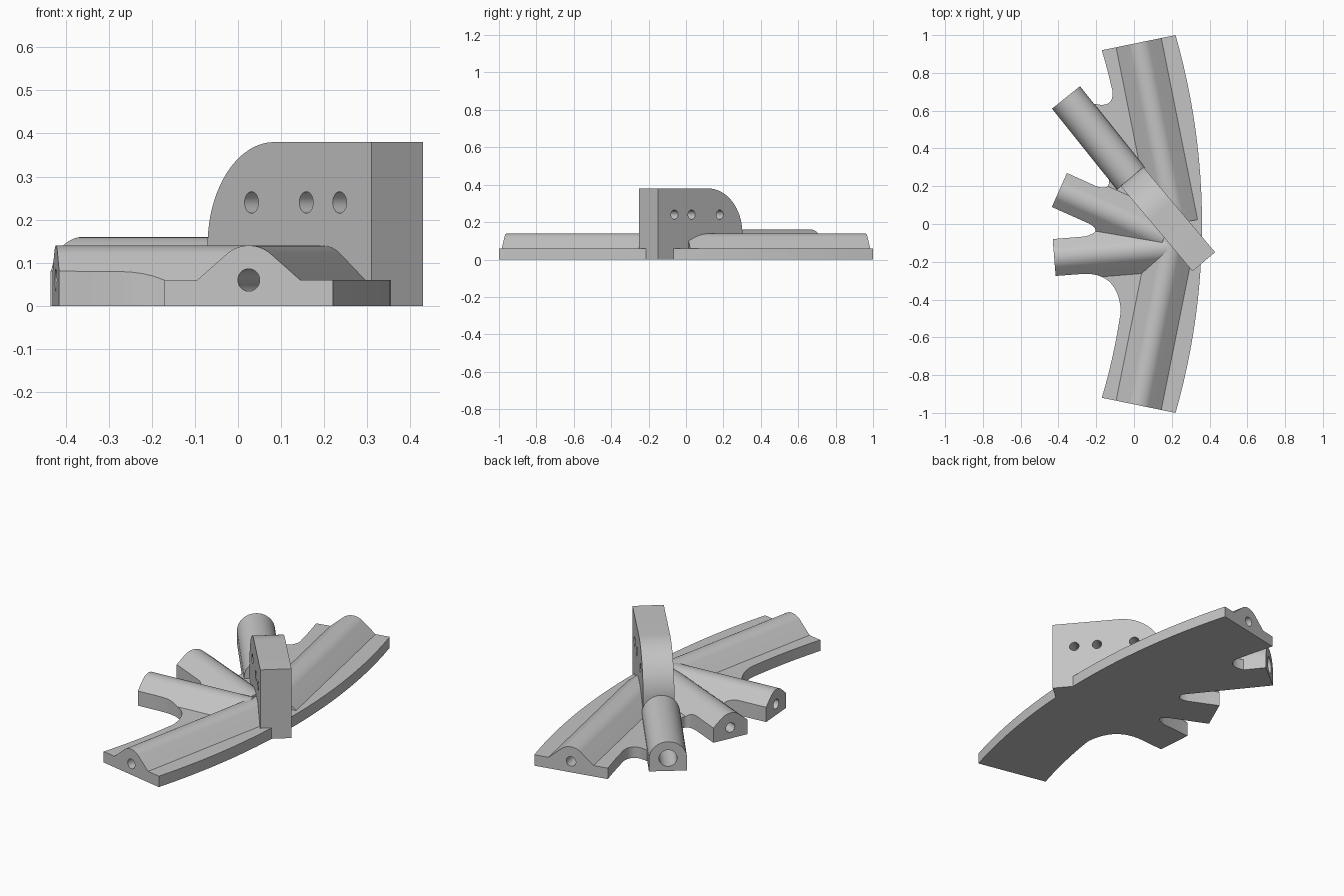
import bpy, bmesh
from math import sin, cos, pi, radians, sqrt
from mathutils import Matrix, Vector

cube = bpy.data.objects.get("Cube")
if cube:
    bpy.data.objects.remove(cube, do_unlink=True)

grey = bpy.data.materials.new("plain_grey")
grey.use_nodes = True
grey.diffuse_color = (0.55, 0.55, 0.55, 1)
grey.node_tree.nodes["Principled BSDF"].inputs["Base Color"].default_value = grey.diffuse_color


def prism(name, profile, depth, frame=Matrix()):
    """Extrude a closed 2D profile along the local z of the frame."""
    bm = bmesh.new()
    face = bm.faces.new([bm.verts.new((u, v, 0)) for u, v in profile])
    ext = bmesh.ops.extrude_face_region(bm, geom=[face])["geom"]
    bmesh.ops.translate(bm, verts=[g for g in ext if isinstance(g, bmesh.types.BMVert)],
                        vec=(0, 0, depth))
    bmesh.ops.recalc_face_normals(bm, faces=bm.faces)
    bm.transform(frame)
    mesh = bpy.data.meshes.new(name)
    bm.to_mesh(mesh)
    bm.free()
    mesh.materials.append(grey)
    ob = bpy.data.objects.new(name, mesh)
    bpy.context.scene.collection.objects.link(ob)
    return ob


def along(x, y, direction, back=0):
    """Frame at a floor point whose local z runs level along a direction."""
    d = Vector((*direction, 0)).normalized()
    up = Vector((0, 0, 1))
    m = Matrix((up.cross(d), up, d)).transposed().to_4x4()
    m.translation = Vector((x, y, 0)) - d * back
    return m


def arc(cx, cy, r, a0, a1, n):
    return [(cx + r * cos(radians(a0 + (a1 - a0) * i / n)),
             cy + r * sin(radians(a0 + (a1 - a0) * i / n))) for i in range(n + 1)]


def bend(p, q, r, n=12):
    """Rounded inner corner from p to r, pulled towards q."""
    p, q, r = Vector(p), Vector(q), Vector(r)
    ts = [i / n for i in range(n + 1)]
    return [tuple(p * (1 - t) ** 2 + q * 2 * t * (1 - t) + r * t * t) for t in ts]


def rim(radius, y0, y1, n=24):
    """Shallow arc about the common centre of the curved plate."""
    ys = [y0 + (y1 - y0) * i / n for i in range(n + 1)]
    return [(sqrt(radius * radius - y * y) - 3.28, y) for y in ys]


def combine(ob, operation, cutter):
    mod = ob.modifiers.new("cut", 'BOOLEAN')
    mod.operation, mod.solver, mod.object = operation, 'EXACT', cutter
    bpy.context.view_layer.objects.active = ob
    bpy.ops.object.modifier_apply(modifier=mod.name)


# Outline of the curved plate with its two short arms and rounded notches
outline = (rim(3.64, -1, 1)
           + rim(3.243, 0.92, 0.72, 6)
           + bend((-0.113, 0.7), (-0.11, 0.61), (-0.21, 0.637))
           + bend((-0.14, 0.26), (-0.11, 0.17), (-0.2, 0.2))
           + [(-0.355, 0.27), (-0.435, 0.09)]
           + bend((-0.24, 0.003), (-0.16, -0.04), (-0.26, -0.066))
           + [(-0.43, -0.08), (-0.415, -0.275)]
           + bend((-0.28, -0.265), (-0.09, -0.25), (-0.07, -0.45))
           + rim(3.243, -0.48, -0.92, 12))
base = prism("base_plate", outline, 0.06)
trim = prism("outline_trim", outline, 0.5, Matrix.Translation((0, 0, -0.1)))
trim.hide_render = True

# Ridges: round crown with straight flanks, trimmed by the outline
ridge_profile = ([(0.122, 0.02), (0.122, 0.06)]
                 + arc(0, 0.06, 0.08, 49, 131, 20)
                 + [(-0.122, 0.06), (-0.122, 0.02)])
arms = {
    "front_ridge": (0.025, -0.96, (0.2, 1), 0.95),
    "back_ridge": (0.025, 0.96, (0.2, -1), 0.98),
    "front_arm": (-0.423, -0.177, (1, 0.08), 0.6),
    "back_arm": (-0.395, 0.18, (0.914, -0.406), 0.61),
}
parts = [base]
bores = []
for name, (x, y, d, length) in arms.items():
    ridge = prism(name, ridge_profile, length + 0.1, along(x, y, d, 0.1))
    combine(ridge, 'INTERSECT', trim)
    parts.append(ridge)
    bores.append(prism("bore", arc(0, 0.06, 0.026, 0, 345, 23), 0.4, along(x, y, d, 0.1)))

# Round-topped tube with a wide bore
tube_frame = (-0.36, 0.67, (0.625, -0.78))
tube_profile = [(0.095, 0)] + arc(0, 0.065, 0.095, 0, 180, 32) + [(-0.095, 0)]
parts.append(prism("round_tube", tube_profile, 0.55, along(*tube_frame)))
bores.append(prism("bore", arc(0, 0.07, 0.045, 0, 348, 29), 0.5, along(*tube_frame, 0.05)))

# Upright plate with one rounded corner and three cross holes
across = (0.764, 0.645)
plate_profile = [(0, 0), (0.59, 0)] + arc(0.35, 0.14, 0.24, 0, 90, 24) + [(0, 0.38)]
parts.append(prism("upright_plate", plate_profile, 0.156, along(0.31, -0.25, across)))
for u in (0.115, 0.235, 0.432):
    bores.append(prism("bore", arc(u, 0.24, 0.025, 0, 345, 23), 0.4,
                       along(0.31, -0.25, across, 0.1)))

# Drill every bore and drop the cutters
for bore in bores:
    bore.hide_render = True
    for part in parts:
        upright = part.name == "upright_plate"
        if upright == (bore in bores[-3:]):
            combine(part, 'DIFFERENCE', bore)
for cutter in bores + [trim]:
    bpy.data.objects.remove(cutter, do_unlink=True)

# Smooth the curved faces and keep the corners crisp
bpy.ops.object.select_all(action='DESELECT')
for part in parts:
    part.select_set(True)
bpy.context.view_layer.objects.active = base
bpy.ops.object.shade_smooth_by_angle(angle=radians(30))
